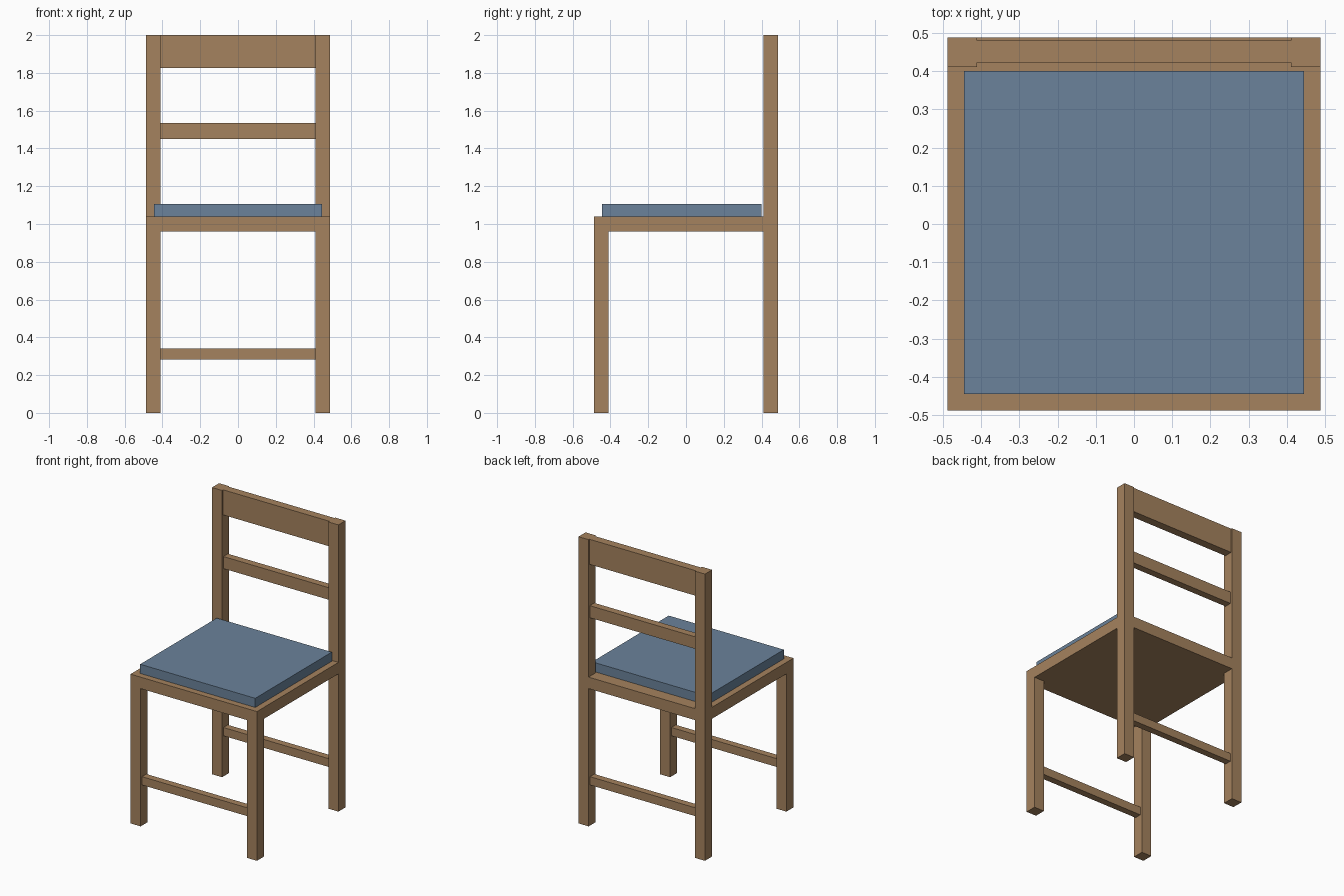
import bpy

if "Cube" in bpy.data.objects:
    bpy.data.objects.remove(bpy.data.objects["Cube"])


def material(name, rgb):
    m = bpy.data.materials.new(name)
    m.diffuse_color = (*rgb, 1.0)
    m.use_nodes = True
    m.node_tree.nodes["Principled BSDF"].inputs["Base Color"].default_value = m.diffuse_color
    return m


WOOD = material("light brown wood", (0.376, 0.225, 0.112))
BLUE = material("blue grey fabric", (0.145, 0.225, 0.325))


def box(name, x, y, z, mat):
    """Box spanning the given (min, max) ranges."""
    bpy.ops.mesh.primitive_cube_add(size=1)
    o = bpy.context.object
    o.name = o.data.name = name
    for v in o.data.vertices:
        v.co = [r[0] if c < 0 else r[1] for r, c in zip((x, y, z), v.co)]
    o.data.materials.append(mat)
    return o


H = 0.488            # half width of the chair
IN = 0.41            # inner face of legs
MID = (H + IN) / 2   # leg centre line
SEAT_Z = (0.961, 1.041)

# seat board and cushion
box("seat", (-H, H), (-H, H), SEAT_Z, WOOD)
box("cushion", (-0.444, 0.444), (-0.444, 0.40), (SEAT_Z[1], 1.105), BLUE)

# legs; the back ones run up as posts
for side, x in (("left", (-H, -IN)), ("right", (IN, H))):
    box(f"front_leg_{side}", x, (-H, -IN), (0, SEAT_Z[0]), WOOD)
    box(f"back_post_{side}", x, (IN, H), (0, 2.0), WOOD)


# cross rails between the legs
def rail(name, y, depth, z):
    box(name, (-IN, IN), (y - depth / 2, y + depth / 2), z, WOOD)


rail("top_rail", MID + 0.002, 0.058, (1.825, 2.0))
rail("middle_rail", MID, 0.05, (1.45, 1.534))
rail("front_stretcher", -MID, 0.048, (0.283, 0.341))
rail("back_stretcher", MID, 0.048, (0.283, 0.341))
